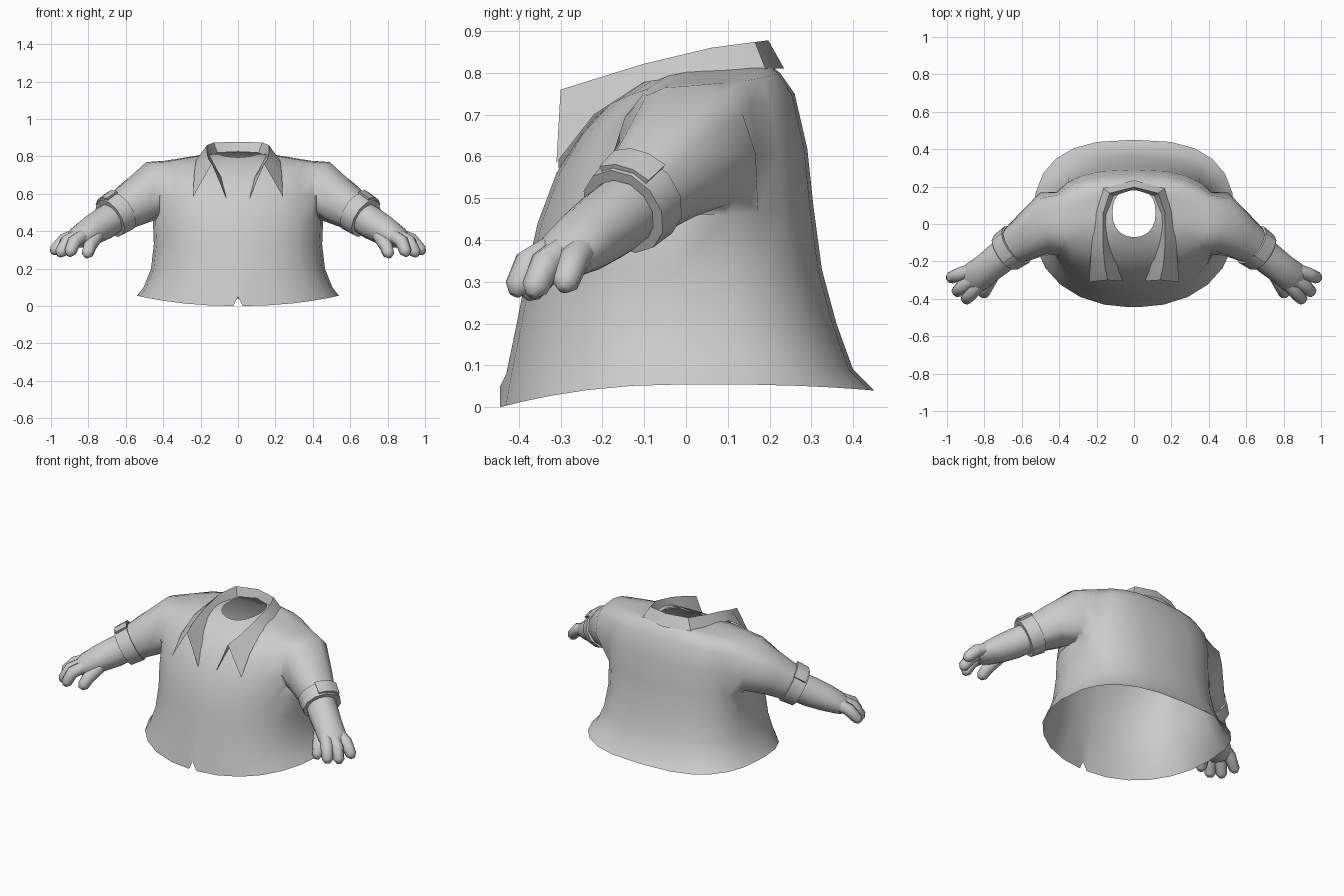
import bpy, bmesh, math
from mathutils import Vector

if "Cube" in bpy.data.objects:
    bpy.data.objects.remove(bpy.data.objects["Cube"], do_unlink=True)


def finish(name, bm, angle=45):
    """Turn a half model into a mirrored, smooth-shaded object."""
    bmesh.ops.recalc_face_normals(bm, faces=bm.faces[:])
    mesh = bpy.data.meshes.new(name)
    bm.to_mesh(mesh)
    bm.free()
    obj = bpy.data.objects.new(name, mesh)
    bpy.context.collection.objects.link(obj)
    bpy.ops.object.select_all(action='DESELECT')
    obj.select_set(True)
    bpy.context.view_layer.objects.active = obj
    bpy.ops.object.shade_smooth_by_angle(angle=math.radians(angle))
    mirror = obj.modifiers.new("Mirror", 'MIRROR')
    mirror.use_clip = True
    return obj


def frame(axis):
    """Two directions across an axis: level (u) and upright (v)."""
    n = Vector(axis).normalized()
    v = (Vector((0, 0, 1)) - n.z * n).normalized()
    return v.cross(n), v


def ring(bm, centre, axis, ru, rv, angles):
    u, v = frame(axis)
    c = Vector(centre)
    return [bm.verts.new(c + u * ru * math.cos(a) + v * rv * math.sin(a)) for a in angles]


def bridge(bm, a, b, closed=True):
    count = len(a)
    for i in range(count if closed else count - 1):
        j = (i + 1) % count
        bm.faces.new((a[i], a[j], b[j], b[i]))


def tube(bm, points, radii, sides=10, cap=True):
    """Loft rings along a path; radii are (level, upright)."""
    pts = [Vector(p) for p in points]
    angles = [math.tau * i / sides for i in range(sides)]
    rings = []
    for i, (p, r) in enumerate(zip(pts, radii)):
        axis = pts[min(i + 1, len(pts) - 1)] - pts[max(i - 1, 0)]
        rings.append(ring(bm, p, axis, r[0], r[1], angles))
    for a, b in zip(rings, rings[1:]):
        bridge(bm, a, b)
    if cap:
        bm.faces.new(rings[-1])


# Shirt body: half width, front y, back y, then z at front, side and back
LEVELS = [
    (.54, -.445, .45, .00, .055, .04),
    (.505, -.43, .40, .08, .10, .09),
    (.465, -.405, .36, .20, .20, .20),
    (.45, -.38, .325, .33, .33, .33),
    (.455, -.355, .305, .44, .46, .48),
    (.46, -.31, .29, .56, .60, .62),
    (.45, -.255, .26, .65, .71, .75),
    (.40, -.19, .225, .72, .775, .80),
    (.24, -.12, .20, .77, .80, .82),
    (.115, -.07, .18, .795, .815, .83),
]
degrees = [-90, -88] + list(range(-75, 91, 15))
bm = bmesh.new()
grid = []
for half, front, back, zf, zs, zb in LEVELS:
    row = []
    mid, depth = (front + back) / 2, (back - front) / 2
    for d in degrees:
        s, c = math.sin(math.radians(d)), math.cos(math.radians(d))
        power = 2 / (2.2 if s < 0 else 2.7)
        x = 0 if abs(d) == 90 else half * c ** power
        y = mid + math.copysign(depth * abs(s) ** power, s)
        z = zs + ((zf if s < 0 else zb) - zs) * s * s
        row.append(bm.verts.new((x, y, z)))
    grid.append(row)
grid[0][0].co.z = .05  # small notch at the front hem

# Armhole: leave out a patch at the side, and grow the sleeve from its rim
c0, c1, r0, r1 = degrees.index(-30), degrees.index(30), 4, 7
for r in range(len(grid) - 1):
    for c in range(len(degrees) - 1):
        if not (r0 <= r < r1 and c0 <= c < c1):
            bm.faces.new((grid[r][c], grid[r][c + 1], grid[r + 1][c + 1], grid[r + 1][c]))
rim = [grid[r0][c] for c in range(c0, c1)]
rim += [grid[r][c1] for r in range(r0, r1)]
rim += [grid[r1][c] for c in range(c1, c0, -1)]
rim += [grid[r][c0] for r in range(r1, r0, -1)]
angles = [math.atan2(v.co.z - .615, v.co.y) for v in rim]
SLEEVE = [
    ((.465, .0, .615), (1, -.25, -.15), .172, .157),
    ((.555, -.065, .55), (1, -.65, -.6), .13, .125),
    ((.655, -.13, .487), (1, -.7, -.65), .10, .10),
]
last = rim
for centre, axis, ru, rv in SLEEVE:
    new = ring(bm, centre, axis, ru, rv, angles)
    bridge(bm, last, new)
    last = new
finish("shirt", bm, 60)

# Collar: inner edge, fold and outer edge, from the nape to the front points
SECTIONS = [
    ((0, .185, .825), (0, .197, .878), (0, .235, .81)),
    ((.11, .15, .82), (.13, .165, .874), (.165, .19, .81)),
    ((.145, .05, .80), (.165, .06, .86), (.205, .06, .80)),
    ((.13, -.10, .765), (.167, -.10, .822), (.225, -.10, .778)),
    ((.09, -.22, .69), (.157, -.22, .785), (.235, -.22, .70)),
    ((.06, -.305, .57), (.14, -.30, .76), (.24, -.31, .585)),
]
bm = bmesh.new()
strips = [[bm.verts.new(p) for p in section] for section in SECTIONS]
for a, b in zip(strips, strips[1:]):
    bridge(bm, a, b, closed=False)
finish("collar", bm)

# Rolled cuff with real thickness
axis = Vector((1, -.7, -.65)).normalized()
centre = Vector((.655, -.13, .487))
bm = bmesh.new()
turn = [math.tau * i / 12 for i in range(12)]
loops = [ring(bm, centre + axis * t, axis, r, r, turn)
         for t, r in ((-.04, .095), (-.04, .118), (.04, .112), (.04, .085))]
for a, b in zip(loops, loops[1:]):
    bridge(bm, a, b)
finish("sleeve_cuff", bm, 40)

# Cuff tab: a short raised strip over the outer top of the cuff
bm = bmesh.new()
arc = [math.radians(d) for d in (40, 62, 85, 108)]
loops = [ring(bm, centre + axis * t, axis, r, r, arc)
         for t, r in ((-.045, .112), (-.045, .127), (.03, .123), (.03, .108))]
for a, b in zip(loops, loops[1:] + loops[:1]):
    bridge(bm, a, b, closed=False)
for end in (0, -1):
    bm.faces.new([loop[end] for loop in loops])
finish("cuff_tab", bm, 40)

# Forearm and palm
bm = bmesh.new()
tube(bm, [(.635, -.115, .495), (.72, -.185, .44), (.79, -.24, .40), (.85, -.285, .367), (.89, -.312, .345)],
     [(.085, .085), (.087, .087), (.083, .078), (.085, .06), (.06, .035)], 14)
finish("forearm_and_palm", bm, 60)

# Three fingers and a thumb: base, knuckle and tip
DIGITS = [
    ((.86, -.245, .38), (.93, -.268, .352), (.98, -.288, .298)),
    ((.86, -.295, .375), (.915, -.335, .345), (.947, -.362, .285)),
    ((.83, -.325, .375), (.875, -.375, .345), (.897, -.402, .288)),
    ((.755, -.275, .375), (.79, -.335, .325), (.805, -.372, .28)),
]
bm = bmesh.new()
for base, knuckle, tip in DIGITS:
    b, k, t = Vector(base), Vector(knuckle), Vector(tip)
    end = t + (t - k).normalized() * .022
    tube(bm, [b, k, t, end], [(r, r) for r in (.036, .037, .032, .014)], 8)
finish("fingers", bm, 60)
